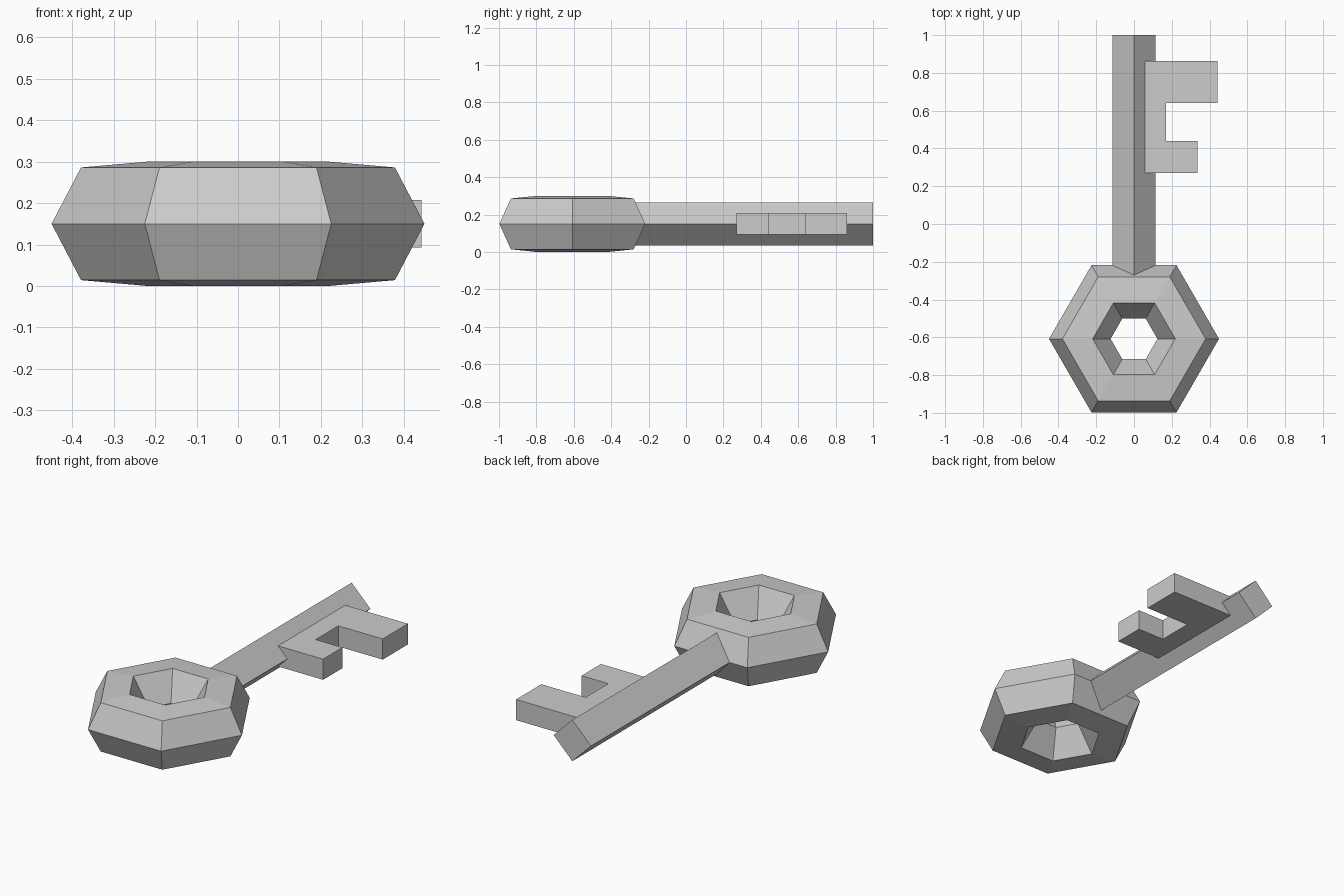
import bpy
import bmesh
from math import cos, sin, pi

cube = bpy.data.objects.get("Cube")
if cube:
    bpy.data.objects.remove(cube, do_unlink=True)

# One plain grey metal
metal = bpy.data.materials.new("grey_metal")
metal.use_nodes = True
grey = (0.604, 0.604, 0.604, 1)
metal.diffuse_color = grey
metal.node_tree.nodes["Principled BSDF"].inputs["Base Color"].default_value = grey

MID_Z = 0.15


def finish(name, bm):
    bmesh.ops.recalc_face_normals(bm, faces=bm.faces)
    mesh = bpy.data.meshes.new(name)
    bm.to_mesh(mesh)
    bm.free()
    mesh.materials.append(metal)
    obj = bpy.data.objects.new(name, mesh)
    bpy.context.collection.objects.link(obj)
    return obj


def prism(name, outline, offset):
    """Extrude a flat outline of 3D points along an offset vector."""
    bm = bmesh.new()
    face = bm.faces.new([bm.verts.new(p) for p in outline])
    result = bmesh.ops.extrude_face_region(bm, geom=[face], use_keep_orig=True)
    moved = [v for v in result["geom"] if isinstance(v, bmesh.types.BMVert)]
    bmesh.ops.translate(bm, verts=moved, vec=offset)
    return finish(name, bm)


# Bow: a six-sided ring swept from a faceted (radius, height) section
SIDES = 6
BOW_Y = -0.608
section = [(0.45, 0), (0.379, 0.136), (0.219, 0.15),
           (0.124, 0), (0.219, -0.15), (0.379, -0.136)]
bm = bmesh.new()
rings = []
for i in range(SIDES):
    a = 2 * pi * i / SIDES
    rings.append([bm.verts.new((r * cos(a), BOW_Y + r * sin(a), MID_Z + h))
                  for r, h in section])
for i, ring in enumerate(rings):
    after = rings[(i + 1) % SIDES]
    for j in range(len(section)):
        k = (j + 1) % len(section)
        bm.faces.new((ring[j], after[j], after[k], ring[k]))
finish("bow", bm)

# Shaft: a square bar standing on its edge, its front end buried in the bow
R = 0.115
START_Y = -0.35
diamond = [(R, START_Y, MID_Z), (0, START_Y, MID_Z + R),
           (-R, START_Y, MID_Z), (0, START_Y, MID_Z - R)]
prism("shaft", diamond, (0, 1 - START_Y, 0))

# Bit: a flat plate with a long and a short tooth
BIT_H = 0.115
bit = [(0.057, 0.27), (0.335, 0.27), (0.335, 0.44), (0.17, 0.44),
       (0.17, 0.64), (0.443, 0.64), (0.443, 0.862), (0.057, 0.862)]
prism("bit", [(x, y, MID_Z - BIT_H / 2) for x, y in bit], (0, 0, BIT_H))
